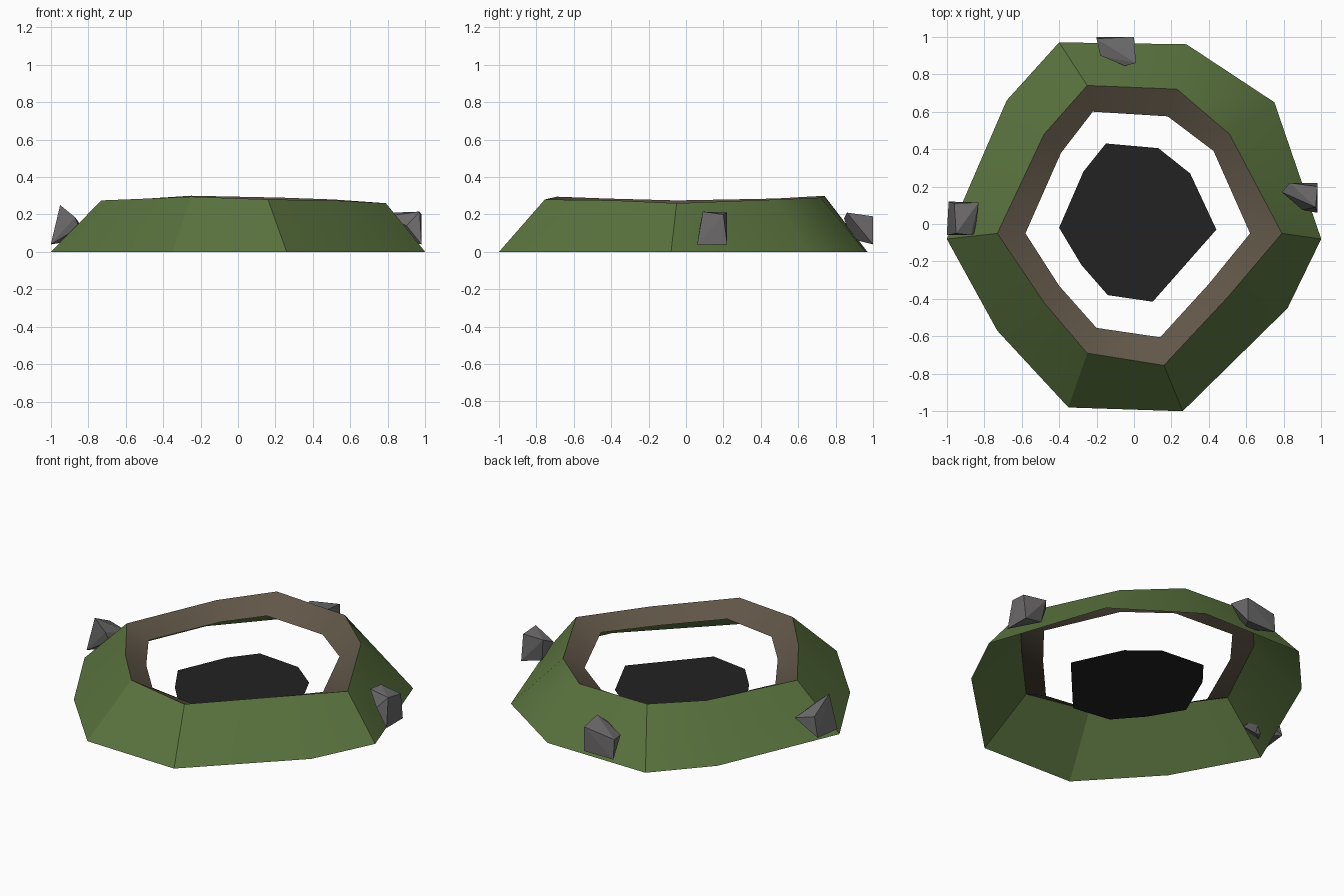
import bpy, bmesh, math

if "Cube" in bpy.data.objects:
    bpy.data.objects.remove(bpy.data.objects["Cube"])


def material(name, r, g, b):
    lin = [((c / 255 + 0.055) / 1.055) ** 2.4 for c in (r, g, b)]
    m = bpy.data.materials.new(name)
    m.diffuse_color = (*lin, 1)
    m.use_nodes = True
    m.node_tree.nodes["Principled BSDF"].inputs["Base Color"].default_value = m.diffuse_color
    return m


GREEN = material("grass_green", 90, 115, 62)
BROWN = material("earth_brown", 97, 86, 72)
DARK = material("pit_black", 34, 34, 34)
GREY = material("rock_grey", 108, 106, 106)


def finish(name, bm, mats):
    mesh = bpy.data.meshes.new(name)
    bm.to_mesh(mesh)
    bm.free()
    for m in mats:
        mesh.materials.append(m)
    ob = bpy.data.objects.new(name, mesh)
    bpy.context.collection.objects.link(ob)
    return ob


# Crater bank: ground outline, raised rim and inner lip, counter-clockwise
ground = [(1, -.08), (.75, .65), (.28, .96), (-.40, .97), (-.68, .66),
          (-1, -.08), (-.73, -.57), (-.35, -.98), (.26, -1), (.82, -.45)]
rim = [(.79, -.05, .26), (.51, .48, .28), (.23, .72, .29), (-.25, .74, .30),
       (-.48, .48, .285), (-.73, -.05, .275), (-.48, -.42, .285),
       (-.25, -.69, .295), (.16, -.755, .28), (.51, -.38, .275)]
lip = [(.62, -.05), (.425, .39), (.18, .575), (-.22, .60), (-.39, .38),
       (-.58, -.05), (-.40, -.33), (-.20, -.555), (.14, -.605), (.40, -.32)]

bm = bmesh.new()
rings = [[bm.verts.new((x, y, 0)) for x, y in ground],
         [bm.verts.new(p) for p in rim],
         [bm.verts.new((x, y, .21)) for x, y in lip]]
for band in range(2):
    low, high = rings[band], rings[band + 1]
    for i in range(10):
        j = (i + 1) % 10
        f = bm.faces.new((low[i], low[j], high[j], high[i]))
        f.material_index = band
bank = finish("crater_bank", bm, [GREEN, BROWN])
bpy.context.view_layer.objects.active = bank
bank.select_set(True)
bpy.ops.object.shade_smooth_by_angle(angle=math.radians(30))

# Dark pit floor
bm = bmesh.new()
floor = [(.44, -.03), (.30, .27), (.13, .405), (-.15, .43), (-.27, .28),
         (-.40, -.02), (-.28, -.22), (-.14, -.38), (.10, -.415)]
bm.faces.new([bm.verts.new((x, y, .06)) for x, y in floor])
finish("pit_floor", bm, [DARK])


# Faceted rocks lodged in the bank
def rock(name, pts):
    bm = bmesh.new()
    for p in pts:
        bm.verts.new(p)
    hull = bmesh.ops.convex_hull(bm, input=bm.verts)
    inside = [v for v in hull["geom_interior"] if isinstance(v, bmesh.types.BMVert)]
    bmesh.ops.delete(bm, geom=inside, context='VERTS')
    bmesh.ops.recalc_face_normals(bm, faces=bm.faces)
    finish(name, bm, [GREY])


rock("right_rock", [(.98, .06, .04), (.98, .22, .04), (.98, .20, .20),
                    (.97, .09, .215), (.83, .22, .21), (.79, .17, .19),
                    (.90, .075, .14), (.85, .20, .07)])
rock("left_rock", [(-1, -.06, .04), (-.99, .12, .05), (-.95, -.05, .25),
                   (-.96, .11, .17), (-.87, -.06, .185), (-.83, .115, .13),
                   (-.85, -.05, .13), (-.87, .03, .06)])
rock("back_rock", [(-.20, 1, .04), (0, 1, .04), (-.20, .99, .16),
                   (0, 1, .19), (.01, .86, .21), (-.05, .845, .18),
                   (-.18, .90, .15), (-.08, .88, .07)])
